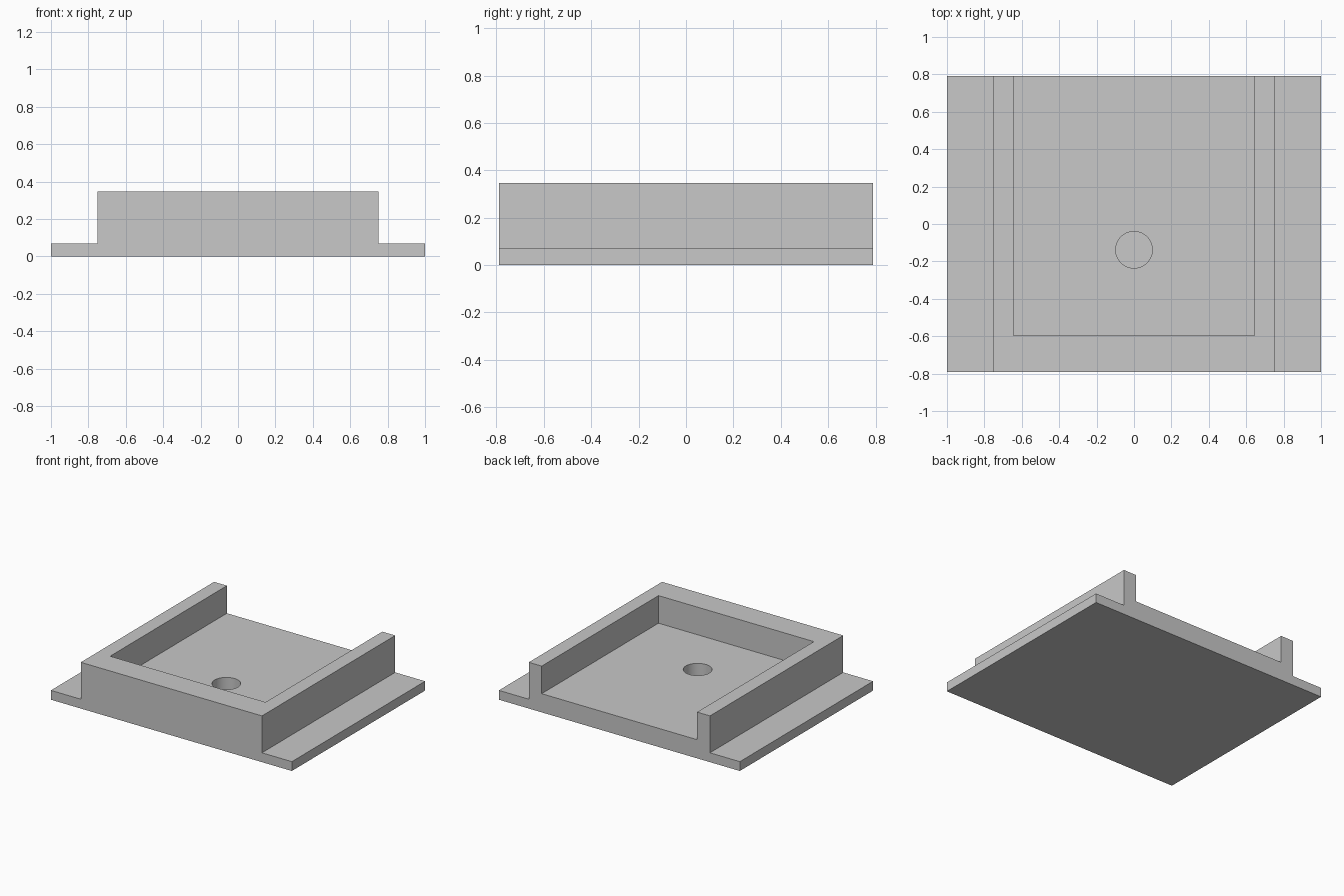
import bpy
import bmesh
import math

cube = bpy.data.objects.get("Cube")
if cube:
    bpy.data.objects.remove(cube, do_unlink=True)

HALF_DEPTH = 0.79
HOLE_BOTTOM, FLANGE_TOP, FLOOR, TOP = 0.03, 0.07, 0.14, 0.347
OUTER, INNER = 0.752, 0.645

grey = bpy.data.materials.new("plain grey")
grey.use_nodes = True
colour = (0.578, 0.578, 0.578, 1)
grey.diffuse_color = colour
grey.node_tree.nodes["Principled BSDF"].inputs["Base Color"].default_value = colour


def extrude_profile(name, points, y0, y1):
    """Solid made by sweeping an x-z outline along y."""
    bm = bmesh.new()
    face = bm.faces.new([bm.verts.new((x, y0, z)) for x, z in points])
    swept = bmesh.ops.extrude_face_region(bm, geom=[face])["geom"]
    verts = [v for v in swept if isinstance(v, bmesh.types.BMVert)]
    bmesh.ops.translate(bm, verts=verts, vec=(0, y1 - y0, 0))
    bmesh.ops.recalc_face_normals(bm, faces=bm.faces[:])
    mesh = bpy.data.meshes.new(name)
    bm.to_mesh(mesh)
    bm.free()
    mesh.materials.append(grey)
    obj = bpy.data.objects.new(name, mesh)
    bpy.context.collection.objects.link(obj)
    return obj


def cut(target, cutter):
    """Subtract the cutter from the target, then discard it."""
    cutter.hide_render = True
    mod = target.modifiers.new("cut", 'BOOLEAN')
    mod.operation = 'DIFFERENCE'
    mod.solver = 'EXACT'
    mod.object = cutter
    bpy.ops.object.select_all(action='DESELECT')
    bpy.context.view_layer.objects.active = target
    target.select_set(True)
    bpy.ops.object.modifier_apply(modifier=mod.name)
    bpy.data.objects.remove(cutter, do_unlink=True)


# Stepped body with a low flange along each side
right_half = [(1, 0), (1, FLANGE_TOP), (OUTER, FLANGE_TOP), (OUTER, TOP)]
left_half = [(-x, z) for x, z in reversed(right_half)]
tray = extrude_profile("flanged_tray", right_half + left_half, -HALF_DEPTH, HALF_DEPTH)

# Pocket, open at the back
pocket = extrude_profile(
    "pocket_cutter",
    [(-INNER, FLOOR), (INNER, FLOOR), (INNER, TOP + 0.1), (-INNER, TOP + 0.1)],
    -0.595, HALF_DEPTH + 0.1)
cut(tray, pocket)

# Blind round hole in the pocket floor
bpy.ops.mesh.primitive_cylinder_add(
    vertices=64, radius=0.098, depth=0.2, location=(0, -0.138, HOLE_BOTTOM + 0.1))
hole = bpy.context.object
hole.name = "hole_cutter"
hole.data.materials.append(grey)
cut(tray, hole)

bpy.ops.object.shade_smooth_by_angle(angle=math.radians(30))
